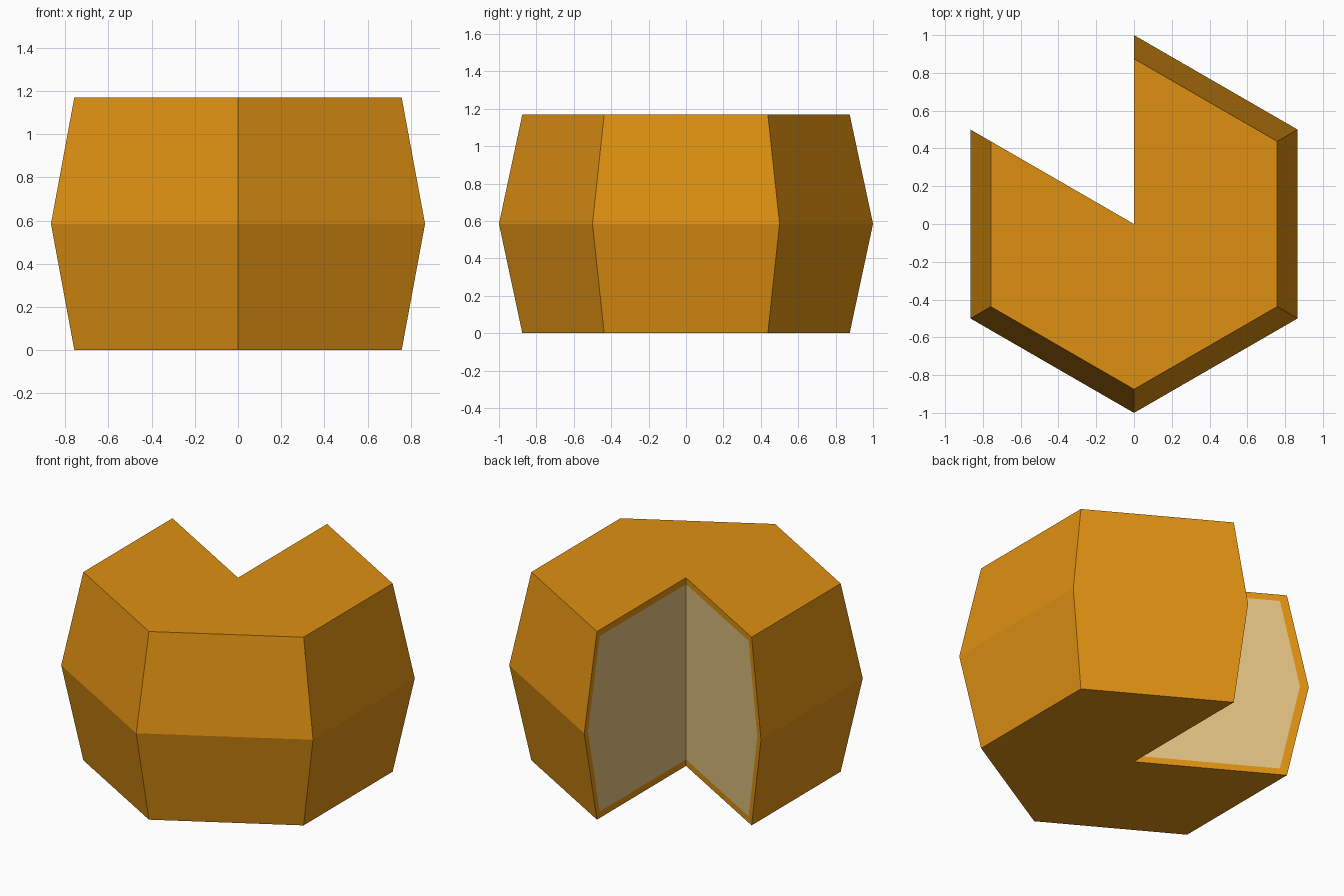
import bpy, bmesh, math

if "Cube" in bpy.data.objects:
    bpy.data.objects.remove(bpy.data.objects["Cube"])

H = 1.17            # height
R_MID, R_END = 1.0, 0.875
RIM = 0.04          # rind thickness at top and bottom of the cut


def material(name, rgb):
    m = bpy.data.materials.new(name)
    m.diffuse_color = (*rgb, 1)
    m.use_nodes = True
    m.node_tree.nodes["Principled BSDF"].inputs["Base Color"].default_value = m.diffuse_color
    return m


bm = bmesh.new()


def point(angle, r, z):
    a = math.radians(angle)
    return bm.verts.new((r * math.cos(a), r * math.sin(a), z))


def face(verts, mat=0):
    bm.faces.new(verts).material_index = mat


# Hexagonal wheel with one sixth missing between 90 and 150 degrees
angles = [150 + 60 * i for i in range(6)]
bottom, middle, top = [[point(a, r, z) for a in angles]
                       for r, z in ((R_END, 0), (R_MID, H / 2), (R_END, H))]
axis = [bm.verts.new((0, 0, z)) for z in (0, RIM, H - RIM, H)]
for i in range(5):
    j = i + 1
    face((bottom[i], bottom[j], middle[j], middle[i]))
    face((middle[i], middle[j], top[j], top[i]))
    face((axis[3], top[i], top[j]))
    face((axis[0], bottom[j], bottom[i]))

# Cut faces: pale inside framed by a thin rind
for i, rind in ((0, 0.05), (5, 0.037)):
    a = angles[i]
    lo = point(a, R_END - rind + 0.01, RIM)
    mid = point(a, R_MID - rind, H / 2)
    hi = point(a, R_END - rind + 0.01, H - RIM)
    face((axis[1], lo, mid, hi, axis[2]), 1)
    face((axis[0], bottom[i], lo, axis[1]))
    face((bottom[i], middle[i], mid, lo))
    face((middle[i], top[i], hi, mid))
    face((top[i], axis[3], axis[2], hi))

# Close the axis consistently and orient everything outwards
bmesh.ops.recalc_face_normals(bm, faces=bm.faces)
mesh = bpy.data.meshes.new("cheese_wheel")
bm.to_mesh(mesh)
bm.free()
mesh.materials.append(material("orange rind", (0.73, 0.28, 0.006)))
mesh.materials.append(material("pale cheese", (0.73, 0.52, 0.21)))
bpy.context.collection.objects.link(bpy.data.objects.new("cheese_wheel", mesh))
